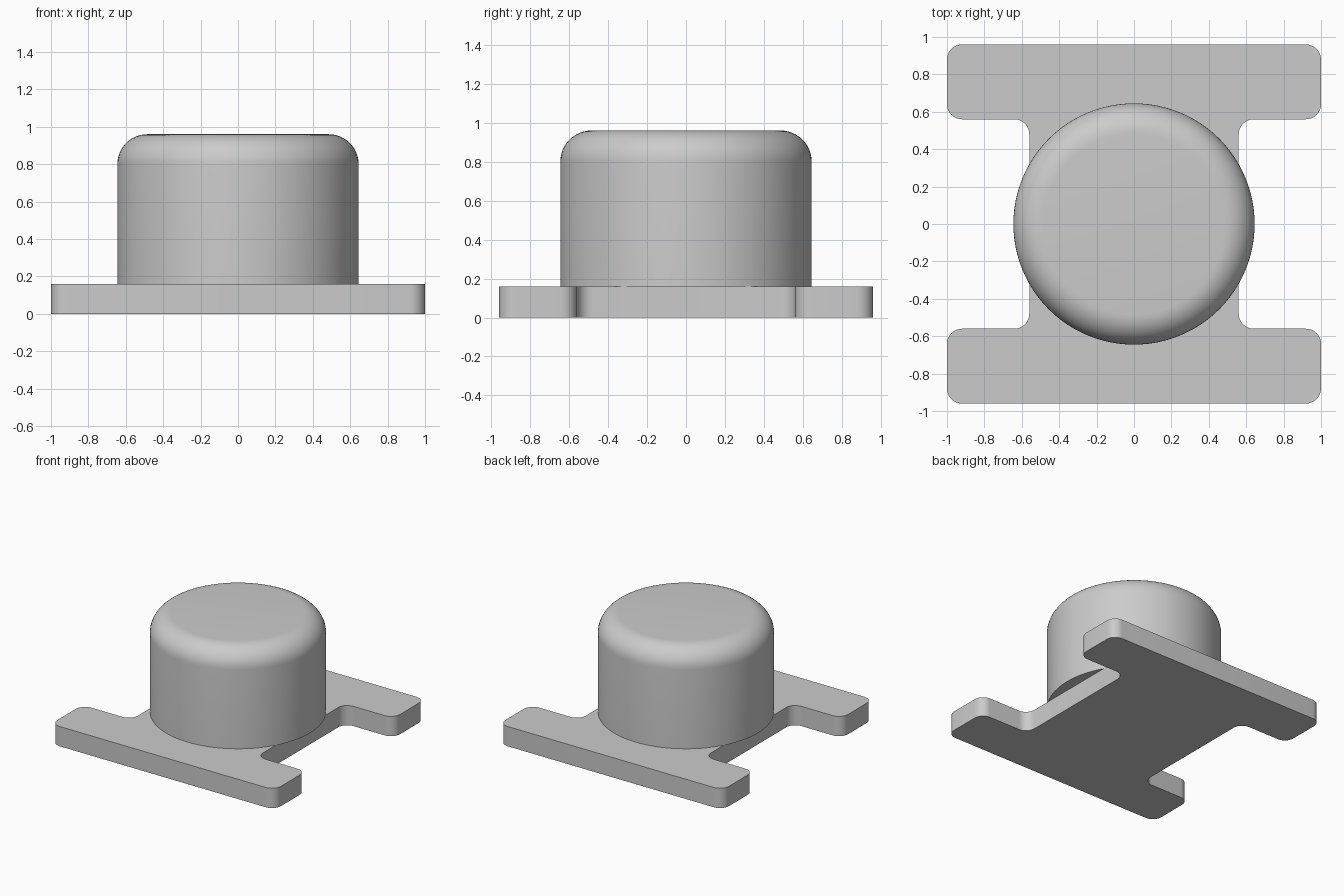
import bpy, bmesh, math
from mathutils import Vector

if "Cube" in bpy.data.objects:
    bpy.data.objects.remove(bpy.data.objects["Cube"])

PLATE_H = 0.16     # base plate thickness
CORNER = 0.08      # plate corner radius
CAP_R = 0.645      # round body radius
CAP_TOP = 0.96
CAP_FILLET = 0.16

grey = bpy.data.materials.new("plain_grey")
grey.diffuse_color = (0.6, 0.6, 0.6, 1)
grey.use_nodes = True
grey.node_tree.nodes["Principled BSDF"].inputs["Base Color"].default_value = grey.diffuse_color


def finish(name, bm):
    bmesh.ops.recalc_face_normals(bm, faces=bm.faces)
    mesh = bpy.data.meshes.new(name)
    bm.to_mesh(mesh)
    bm.free()
    mesh.materials.append(grey)
    obj = bpy.data.objects.new(name, mesh)
    bpy.context.collection.objects.link(obj)
    bpy.ops.object.select_all(action='DESELECT')
    obj.select_set(True)
    bpy.context.view_layer.objects.active = obj
    bpy.ops.object.shade_smooth_by_angle(angle=math.radians(35))
    return obj


def rounded(points, r, steps=8):
    """Round every right-angled corner of a closed outline."""
    out = []
    for i, p in enumerate(points):
        a = (points[i - 1] - p).normalized()
        b = (points[(i + 1) % len(points)] - p).normalized()
        centre = p + (a + b) * r
        for k in range(steps + 1):
            t = math.pi / 2 * k / steps
            out.append(centre - b * r * math.cos(t) - a * r * math.sin(t))
    return out


# Base plate: I-shaped outline with all corners rounded, extruded upward
quarter = [(1, 0.96), (1, 0.56), (0.56, 0.56)]
right = quarter + [(x, -y) for x, y in reversed(quarter)]
outline = right + [(-x, y) for x, y in reversed(right)]
bm = bmesh.new()
verts = [bm.verts.new((p.x, p.y, 0)) for p in rounded([Vector(p) for p in outline], CORNER)]
base = bm.faces.new(verts)
top = bmesh.ops.extrude_face_region(bm, geom=[base], use_keep_orig=True)["geom"]
bmesh.ops.translate(bm, verts=[v for v in top if isinstance(v, bmesh.types.BMVert)],
                    vec=(0, 0, PLATE_H))
finish("base_plate", bm)

# Round body: stacked rings following a filleted profile, closed at both ends
SEG, STEPS = 96, 12
profile = [(CAP_R, PLATE_H)]
for k in range(STEPS + 1):
    t = math.pi / 2 * k / STEPS
    profile.append((CAP_R - CAP_FILLET * (1 - math.cos(t)),
                    CAP_TOP - CAP_FILLET * (1 - math.sin(t))))
bm = bmesh.new()
rings = [[bm.verts.new((r * math.cos(math.tau * i / SEG), r * math.sin(math.tau * i / SEG), z))
          for i in range(SEG)] for r, z in profile]
for low, high in zip(rings, rings[1:]):
    for i in range(SEG):
        j = (i + 1) % SEG
        bm.faces.new((low[i], low[j], high[j], high[i]))
bm.faces.new(rings[0])
bm.faces.new(rings[-1])
finish("round_body", bm)
